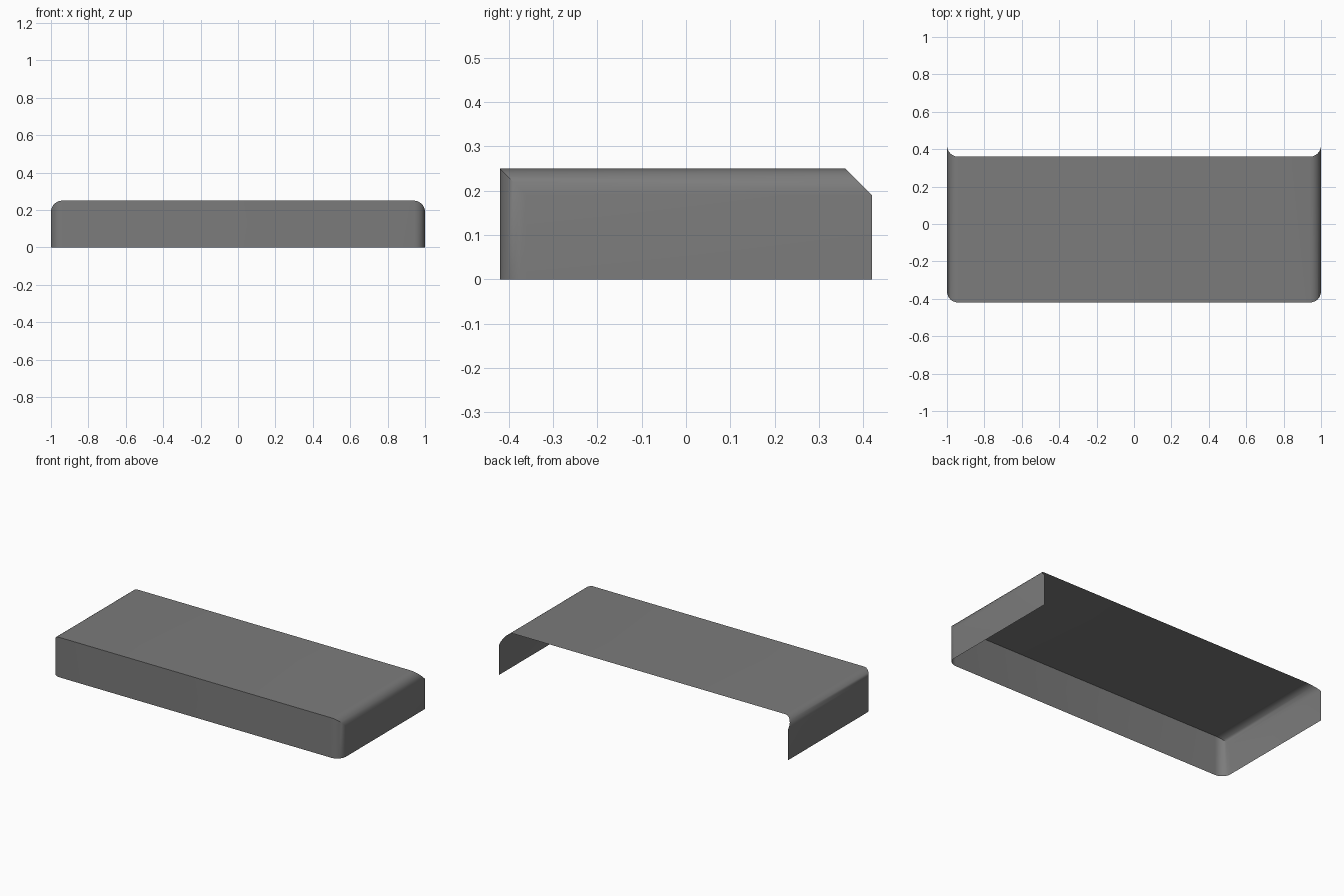
import bpy, bmesh, math

cube = bpy.data.objects.get("Cube")
if cube:
    bpy.data.objects.remove(cube, do_unlink=True)

HALF_W, HALF_D, HEIGHT = 1.0, 0.42, 0.25
RADIUS, SEGMENTS = 0.06, 6

grey = bpy.data.materials.new("mid grey")
grey.use_nodes = True
colour = (0.2, 0.2, 0.2, 1)
grey.diffuse_color = colour
grey.node_tree.nodes["Principled BSDF"].inputs["Base Color"].default_value = colour

# Rounded end profile: (x, inset from the front and top planes)
arc = []
for i in range(SEGMENTS + 1):
    a = math.pi / 2 * i / SEGMENTS
    arc.append((HALF_W - RADIUS + RADIUS * math.sin(a), RADIUS * (1 - math.cos(a))))
profile = [(-x, d) for x, d in reversed(arc)] + arc

# Sweep the profile up the front, then back along the top with a mitred corner
bm = bmesh.new()
rows = []
for x, d in profile:
    front = -HALF_D + d
    path = [(front, 0), (front, HEIGHT - d), (HALF_D - RADIUS + d, HEIGHT - d)]
    rows.append([bm.verts.new((x, y, z)) for y, z in path])
for left, right in zip(rows, rows[1:]):
    for k in range(2):
        bm.faces.new((left[k], right[k], right[k + 1], left[k + 1]))

# Flat end walls, open at the bottom and back
for row, flip in ((rows[0], False), (rows[-1], True)):
    bottom_back = bm.verts.new((row[0].co.x, HALF_D, 0))
    loop = [row[0], row[1], row[2], bottom_back]
    bm.faces.new(loop[::-1] if flip else loop)
bm.normal_update()

mesh = bpy.data.meshes.new("cover_shell")
bm.to_mesh(mesh)
bm.free()
mesh.materials.append(grey)
cover = bpy.data.objects.new("cover_shell", mesh)
bpy.context.collection.objects.link(cover)

bpy.ops.object.select_all(action="DESELECT")
cover.select_set(True)
bpy.context.view_layer.objects.active = cover
bpy.ops.object.shade_smooth_by_angle(angle=math.radians(35))
